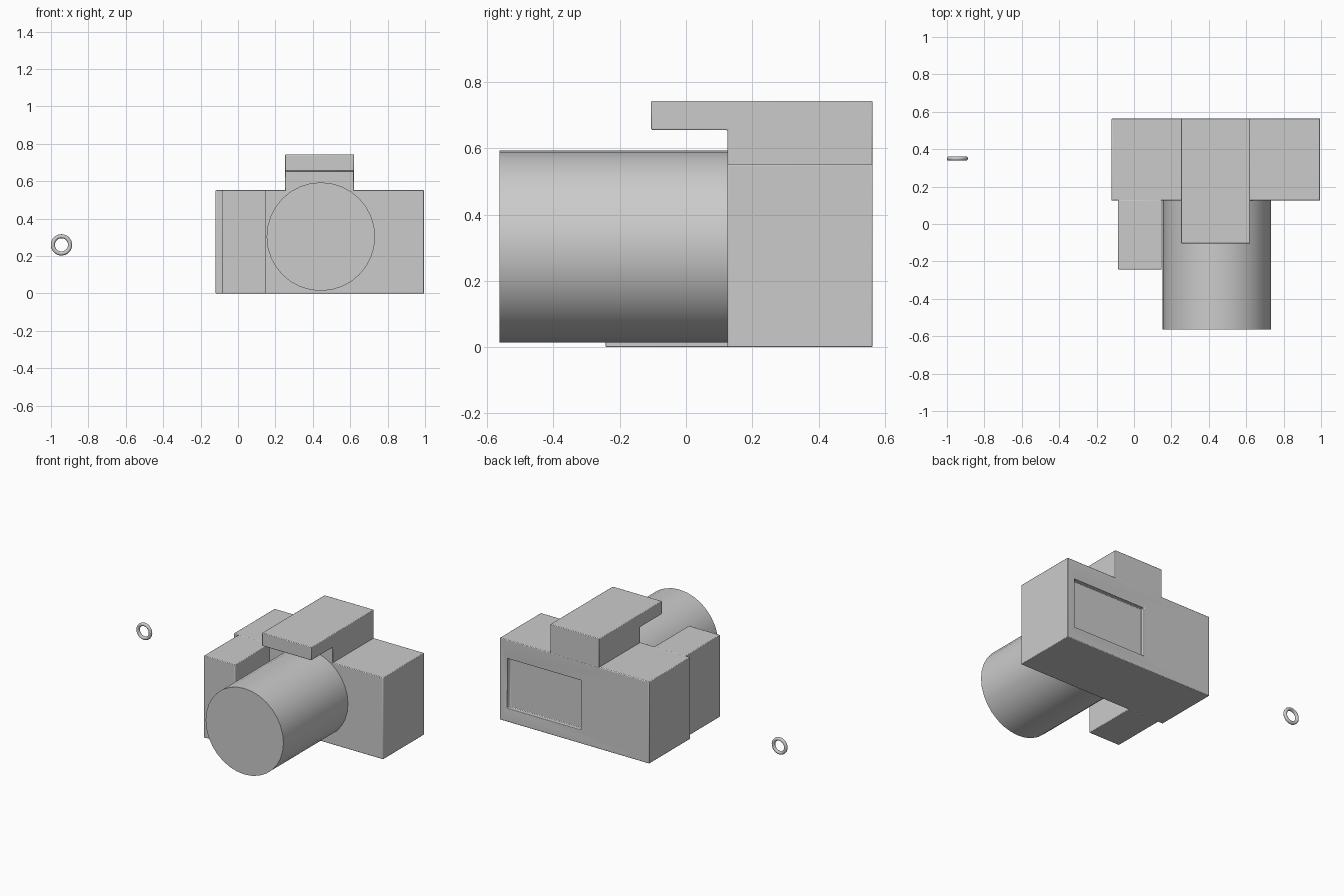
import bpy, bmesh, math

if "Cube" in bpy.data.objects:
    bpy.data.objects.remove(bpy.data.objects["Cube"])


def finish(name, bm, bevel=0.0):
    bmesh.ops.recalc_face_normals(bm, faces=bm.faces)
    mesh = bpy.data.meshes.new(name)
    bm.to_mesh(mesh)
    bm.free()
    ob = bpy.data.objects.new(name, mesh)
    bpy.context.collection.objects.link(ob)
    smooth(ob)
    if bevel:
        mod = ob.modifiers.new("soft_edges", 'BEVEL')
        mod.width = bevel
        mod.segments = 2
        mod.limit_method = 'ANGLE'
    return ob


def smooth(ob):
    bpy.ops.object.select_all(action='DESELECT')
    ob.select_set(True)
    bpy.context.view_layer.objects.active = ob
    bpy.ops.object.shade_smooth_by_angle(angle=math.radians(35))


def extrude_profile(name, points, axis, start, end, bevel=0.0):
    """Extrude a 2D profile along x (points are y, z) or y (points are x, z)."""
    bm = bmesh.new()
    place = (lambda a, b: (start, a, b)) if axis == 'x' else (lambda a, b: (a, start, b))
    face = bm.faces.new([bm.verts.new(place(a, b)) for a, b in points])
    new = bmesh.ops.extrude_face_region(bm, geom=[face])['geom']
    d = end - start
    bmesh.ops.translate(bm, vec=(d, 0, 0) if axis == 'x' else (0, d, 0),
                        verts=[v for v in new if isinstance(v, bmesh.types.BMVert)])
    return finish(name, bm, bevel)


def rect(a0, a1, b0, b1):
    return [(a0, b0), (a1, b0), (a1, b1), (a0, b1)]


# Main body with a shallow screen recess cut in the back
body = extrude_profile("camera_body", rect(-0.12, 0.995, 0, 0.552), 'y', 0.125, 0.563)
cutter = extrude_profile("screen_cutter", rect(0.39, 0.94, 0.09, 0.425), 'y', 0.533, 0.7)
cutter.hide_render = True
cut = body.modifiers.new("screen_recess", 'BOOLEAN')
cut.operation = 'DIFFERENCE'
cut.solver = 'EXACT'
cut.object = cutter
bpy.context.view_layer.objects.active = body
bpy.ops.object.modifier_apply(modifier=cut.name)
bpy.data.objects.remove(cutter)
soft = body.modifiers.new("soft_edges", 'BEVEL')
soft.width = 0.004
soft.segments = 2

# Hand grip
extrude_profile("hand_grip", rect(-0.085, 0.148, 0, 0.552), 'y', -0.243, 0.13, 0.004)

# Viewfinder hump with flash overhang
extrude_profile("viewfinder_hump",
                [(0.563, 0.545), (0.563, 0.743), (-0.105, 0.743),
                 (-0.105, 0.655), (0.125, 0.655), (0.125, 0.545)],
                'x', 0.252, 0.62, 0.004)

# Lens barrel
circle = [(0.443 + 0.29 * math.cos(i * math.tau / 32),
           0.304 + 0.29 * math.sin(i * math.tau / 32)) for i in range(32)]
extrude_profile("lens_barrel", circle, 'y', -0.563, 0.13)

# Small loose ring
bpy.ops.mesh.primitive_torus_add(location=(-0.944, 0.35, 0.26), rotation=(math.pi / 2, 0, 0),
                                 major_radius=0.046, minor_radius=0.011,
                                 major_segments=32, minor_segments=12)
bpy.context.object.name = "strap_ring"
smooth(bpy.context.object)
